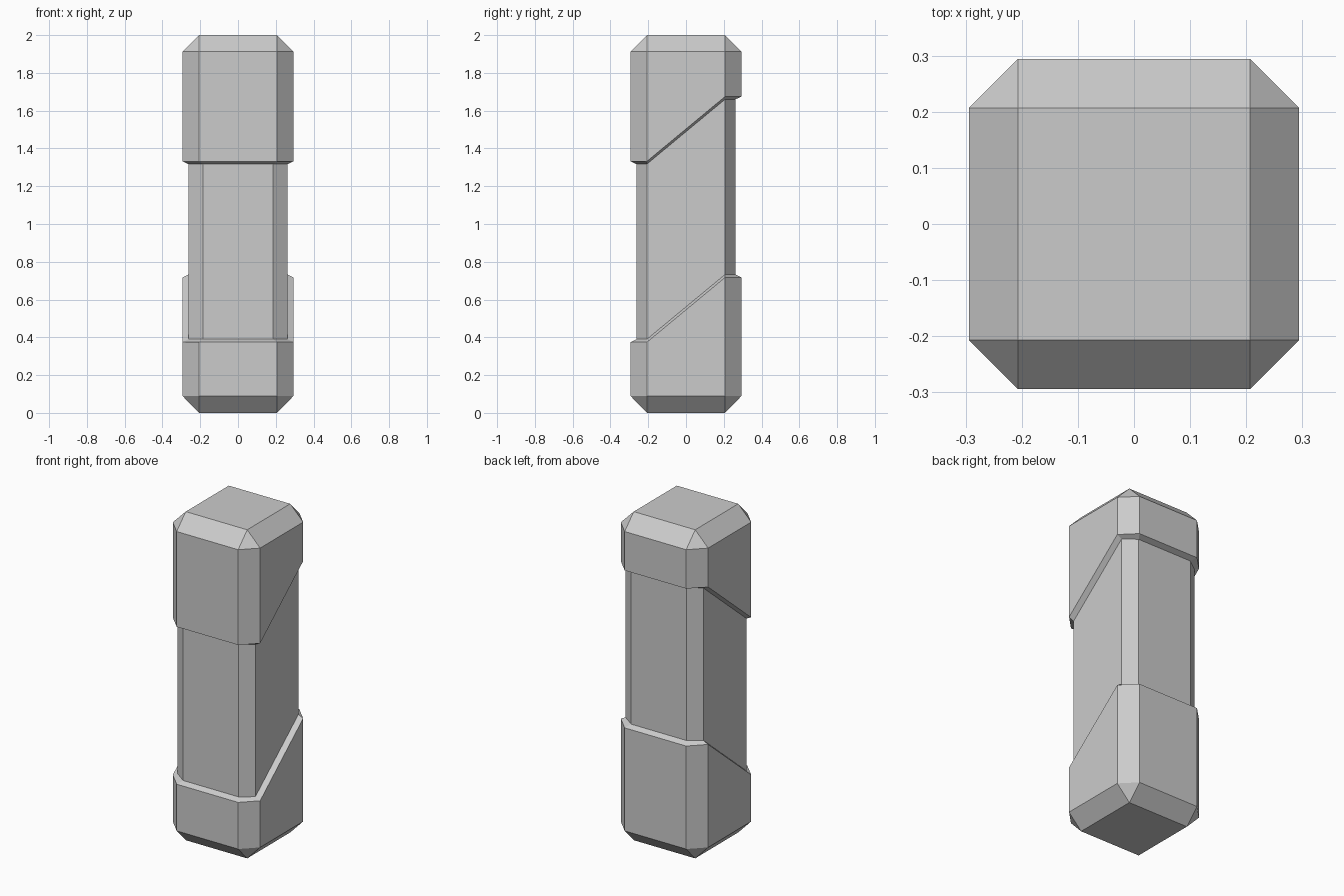
import bpy, bmesh

cube = bpy.data.objects.get("Cube")
if cube:
    bpy.data.objects.remove(cube, do_unlink=True)

grey = bpy.data.materials.new("plain_grey")
grey.use_nodes = True
grey.diffuse_color = (0.6, 0.6, 0.6, 1)
grey.node_tree.nodes["Principled BSDF"].inputs["Base Color"].default_value = (0.6, 0.6, 0.6, 1)

FLAT = 0.207   # half width of the flat sides
OUT = 0.294    # half width of the caps
CORE = 0.262   # half width of the shaft


def ring(half, flat_x, z_front, z_back):
    """Chamfered square, counter-clockwise, stepping from front to back height."""
    quarter = [(half, FLAT), (flat_x, half)]
    pts = quarter + [(-x, y) for x, y in reversed(quarter)]
    pts += [(-x, -y) for x, y in pts]
    return [(x, y, z_front if y < 0 else z_back) for x, y in pts]


def cap_ring(z_front, z_back=None):
    return ring(OUT, FLAT, z_front, z_front if z_back is None else z_back)


def core_ring(z_front, z_back):
    return ring(CORE, 0.186, z_front, z_back)


def end_ring(z):
    return ring(FLAT, FLAT, z, z)


def loft(name, rings, close_bottom=False, close_top=False):
    bm = bmesh.new()
    loops = [[bm.verts.new(p) for p in r] for r in rings]
    for a, b in zip(loops, loops[1:]):
        for i in range(len(a)):
            j = (i + 1) % len(a)
            bm.faces.new((a[i], a[j], b[j], b[i]))
    if close_bottom:
        bm.faces.new(loops[0][::-1])
    if close_top:
        bm.faces.new(loops[-1])
    # Doubled corners of the square ends collapse into corner triangles
    bmesh.ops.remove_doubles(bm, verts=bm.verts[:], dist=0.0005)
    mesh = bpy.data.meshes.new(name)
    bm.to_mesh(mesh)
    bm.free()
    mesh.materials.append(grey)
    obj = bpy.data.objects.new(name, mesh)
    bpy.context.collection.objects.link(obj)


# Slanted seams where the caps meet the shaft
lower_seam = core_ring(0.39, 0.733)
upper_seam = core_ring(1.317, 1.66)

# Lower cap: bevelled foot and slanted rim
loft("lower_cap", [end_ring(0), cap_ring(0.09), cap_ring(0.374, 0.717), lower_seam],
     close_bottom=True)

# Narrower shaft between the caps
loft("shaft", [lower_seam, upper_seam])

# Upper cap: slanted rim and bevelled top
loft("upper_cap", [upper_seam, cap_ring(1.332, 1.675), cap_ring(1.912), end_ring(2)],
     close_top=True)
